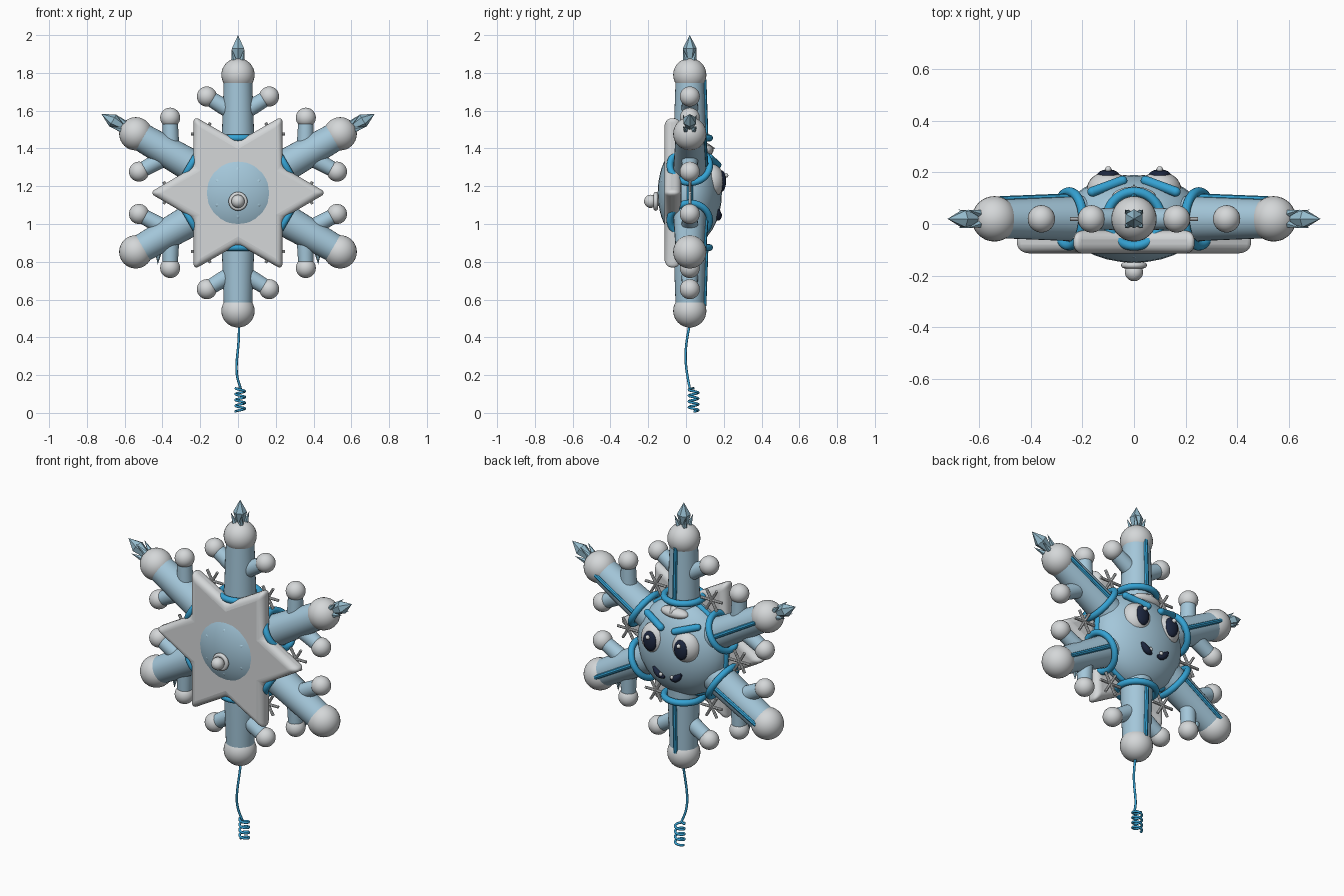
import bpy, bmesh, math
from math import sin, cos, pi, radians
from mathutils import Vector

if "Cube" in bpy.data.objects:
    bpy.data.objects.remove(bpy.data.objects["Cube"])

MID_Z, MID_Y = 1.165, 0.02


def material(name, r, g, b):
    m = bpy.data.materials.new(name)
    m.use_nodes = True
    m.diffuse_color = (r, g, b, 1)
    m.node_tree.nodes["Principled BSDF"].inputs["Base Color"].default_value = (r, g, b, 1)
    return m


ICE = material("ice blue", .37, .57, .70)
SNOW = material("snow white", .66, .68, .69)
TRIM = material("bright blue trim", .035, .36, .65)
NAVY = material("dark navy", .012, .02, .05)
CRYSTAL = material("crystal blue", .30, .50, .61)
BADGE = material("pale blue badge", .41, .62, .75)


def finish(name, mat, smooth=True):
    ob = bpy.context.object
    ob.name = name
    ob.data.materials.append(mat)
    if smooth:
        bpy.ops.object.shade_smooth_by_angle(angle=radians(40))
    return ob


def polar(angle, out, side=0, y=MID_Y):
    """Point in the snowflake plane: out along an angle, then sideways."""
    return Vector((out * cos(angle) - side * sin(angle), y,
                   MID_Z + out * sin(angle) + side * cos(angle)))


def ball(name, mat, loc, size, tilt=0):
    bpy.ops.mesh.primitive_uv_sphere_add(segments=32, ring_count=16, radius=1,
                                         location=loc, rotation=(0, tilt, 0))
    bpy.context.object.scale = size if isinstance(size, tuple) else (size,) * 3
    return finish(name, mat)


def rod(name, mat, a, b, r1, r2, sides=24, smooth=True):
    a, b = Vector(a), Vector(b)
    bpy.ops.mesh.primitive_cone_add(vertices=sides, radius1=r1, radius2=r2,
                                    depth=(b - a).length, location=(a + b) / 2,
                                    rotation=(b - a).to_track_quat('Z', 'Y').to_euler())
    return finish(name, mat, smooth)


def ring(name, mat, loc, axis, major, minor):
    bpy.ops.mesh.primitive_torus_add(major_radius=major, minor_radius=minor, location=loc,
                                     major_segments=48, minor_segments=12,
                                     rotation=Vector(axis).to_track_quat('Z', 'Y').to_euler())
    return finish(name, mat)


def tube(name, mat, points, radius, radii=None):
    cu = bpy.data.curves.new(name, 'CURVE')
    cu.dimensions = '3D'
    cu.bevel_depth, cu.bevel_resolution = radius, 3
    cu.use_fill_caps = True
    sp = cu.splines.new('POLY')
    sp.points.add(len(points) - 1)
    for i, p in enumerate(points):
        sp.points[i].co = (*p, 1)
        sp.points[i].radius = radii[i] if radii else 1
    sp.use_smooth = True
    ob = bpy.data.objects.new(name, cu)
    bpy.context.collection.objects.link(ob)
    cu.materials.append(mat)


def star_plate(name, mat, outer, inner, turn, y_front, y_back, bevel):
    """Six-pointed plate with rounded edges."""
    bm = bmesh.new()
    verts = [bm.verts.new(polar(turn + i * pi / 6, inner if i % 2 else outer, y=y_back))
             for i in range(12)]
    face = bm.faces.new(verts)
    new = bmesh.ops.extrude_face_region(bm, geom=[face])["geom"]
    bmesh.ops.translate(bm, vec=(0, y_front - y_back, 0),
                        verts=[v for v in new if isinstance(v, bmesh.types.BMVert)])
    bmesh.ops.recalc_face_normals(bm, faces=bm.faces)
    me = bpy.data.meshes.new(name)
    bm.to_mesh(me)
    bm.free()
    ob = bpy.data.objects.new(name, me)
    bpy.context.collection.objects.link(ob)
    bpy.ops.object.select_all(action='DESELECT')
    bpy.context.view_layer.objects.active = ob
    ob.select_set(True)
    mod = ob.modifiers.new("rounding", 'BEVEL')
    mod.width, mod.segments = bevel, 5
    finish(name, mat)


# Body with its rim
ball("body", ICE, (0, MID_Y, MID_Z), (.275, .17, .275))
ring("body_rim", TRIM, (0, MID_Y, MID_Z), (0, 1, 0), .272, .016)

# Six arms with collars, ridges, branches and tip balls
for k in range(6):
    a = radians(30 + 60 * k)
    rod("arm", ICE, polar(a, .12), polar(a, .6), .092, .075, 32)
    ball("arm_tip_ball", SNOW, polar(a, .625), .088)
    ring("arm_collar", TRIM, polar(a, .29), polar(a, 1, y=0) - Vector((0, 0, MID_Z)), .105, .018)
    rod("arm_ridge", TRIM, polar(a, .28, y=.106), polar(a, .6, y=.096), .013, .012, 8)
    for s in (-1, 1):
        rod("branch", ICE, polar(a, .41), polar(a, .51, s * .165), .047, .039)
        ball("branch_ball", SNOW, polar(a, .51, s * .165), .053)

    # Small frost star in each gap
    centre = radians(60 * k)
    for j in range(3):
        hub, t = polar(centre, .36), radians(60 * j)
        spoke = Vector((cos(t), 0, sin(t))) * .068
        rod("frost_spoke", SNOW, hub - spoke, hub + spoke, .008, .008, 8)

# Crystal clusters on the three upper arms
for deg in (30, 90, 150):
    a = radians(deg)
    rod("crystal_lower", CRYSTAL, polar(a, .69), polar(a, .765), .018, .037, 6, False)
    rod("crystal_point", CRYSTAL, polar(a, .765), polar(a, .835), .037, 0, 6, False)
    for j in range(4):
        t = radians(45 + 90 * j)
        rod("crystal_shard", CRYSTAL, polar(a, .69, .025 * cos(t), MID_Y + .025 * sin(t)),
            polar(a, .765, .05 * cos(t), MID_Y + .05 * sin(t)), .018, 0, 5, False)

# Small icicles under the lower arms
for s in (-1, 1):
    rod("icicle", CRYSTAL, (s * .42, MID_Y, .88), (s * .425, MID_Y, .785), .026, 0, 6, False)

# Padded star, badge and knob on the front
star_plate("star_pad", SNOW, .47, .272, 0, -.115, -.025, .035)
star_plate("badge", BADGE, .147, .1, pi / 2, -.132, -.09, .015)
rod("knob_stem", SNOW, (0, -.12, 1.12), (0, -.19, 1.12), .026, .022)
ring("knob_collar", SNOW, (0, -.16, 1.12), (0, 1, 0), .038, .012)
ball("knob_ball", SNOW, (0, -.187, 1.12), .035)

# Face on the back: eyes, brows, smile and snowy forelock
for s in (-1, 1):
    ball("eye_white", SNOW, (s * .1, .135, MID_Z + .062), (.083, .068, .09))
    ball("pupil", NAVY, (s * .1, .188, MID_Z + .062), (.043, .024, .057))
    ball("eye_glint", SNOW, (s * .1, .212, MID_Z + .092), .012)
    inner = Vector((s * .045, .168, MID_Z + .148))
    outer = Vector((s * .162, .125, MID_Z + .187))
    rod("brow", TRIM, inner, outer, .019, .019, 16)
    for end in (inner, outer):
        ball("brow_end", TRIM, end, .019)
    smile = []
    for i in range(9):
        t = i / 8
        x, z = .02 + .07 * t, -.135 + .045 * t * t
        bulge = math.sqrt(1 - (x * x + z * z) / .275 ** 2)
        smile.append((s * x, MID_Y + .17 * bulge + .002, MID_Z + z))
    tube("smile_half", NAVY, smile, .02, [.35 + .65 * sin(pi * i / 8) for i in range(9)])
    ball("tooth", SNOW, (s * .036, .182, MID_Z - .118), (.01, .009, .011))
ball("forelock", SNOW, (0, .105, MID_Z + .225), (.085, .04, .03))
rod("forelock_tip", SNOW, (0, .11, MID_Z + .24), (0, .155, MID_Z + .235), .025, 0, 8)

# Dangling cord ending in a coil
cord = []
for i in range(25):
    t = i / 24
    cord.append((.005 - .02 * sin(pi * t * t) + .01 * t, MID_Y - .022 * sin(pi * t),
                 .47 - .34 * t))
for i in range(97):
    t = i / 96
    w = 8 * pi * t + pi
    cord.append((.012 + .025 * cos(w), .04 + .025 * sin(w), .13 - .123 * t))
tube("cord", TRIM, cord, .0065)
